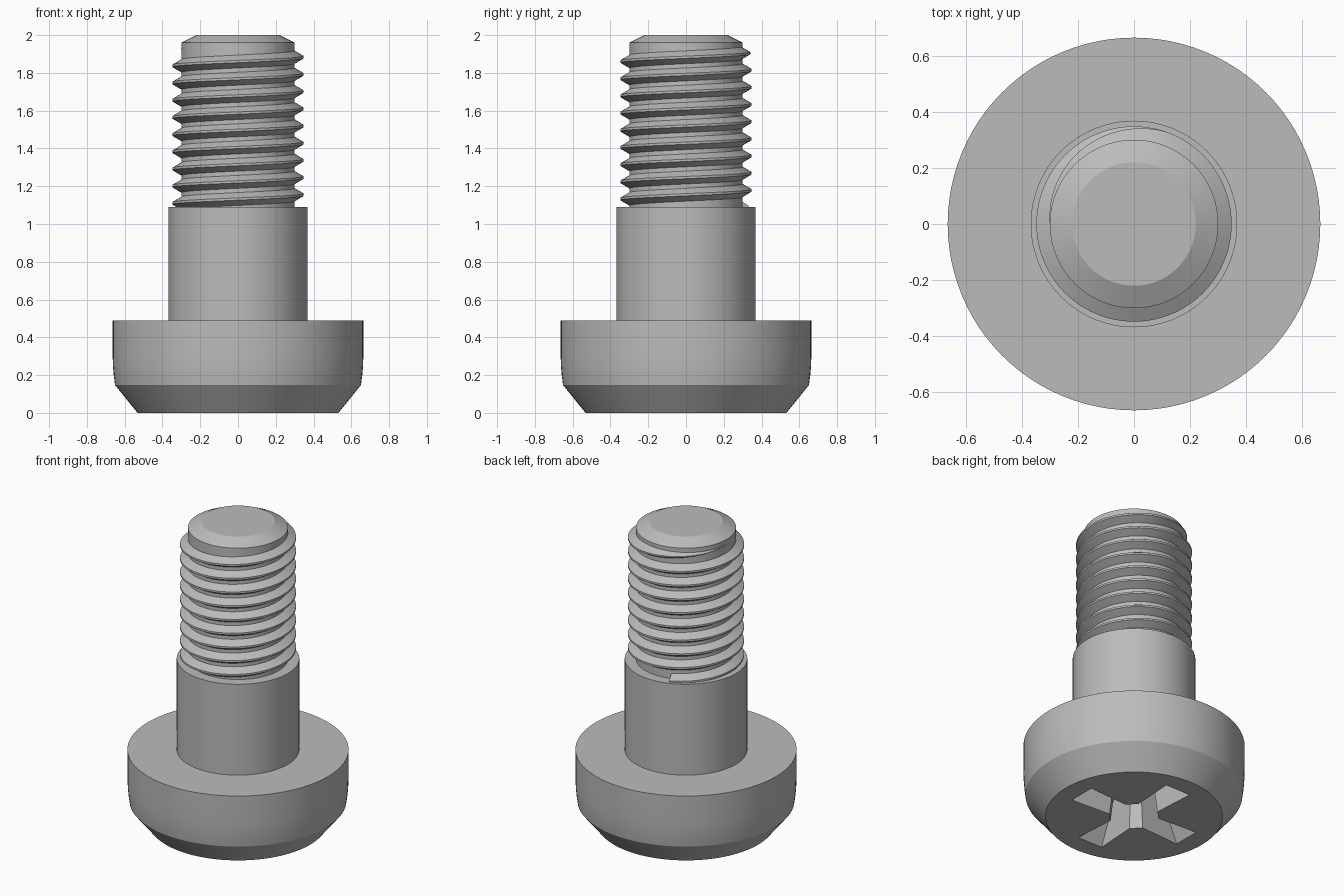
import bpy, bmesh
from math import sin, cos, tau, radians

cube = bpy.data.objects.get("Cube")
if cube:
    bpy.data.objects.remove(cube)

SEGS = 96
steel = bpy.data.materials.new("grey steel")
steel.use_nodes = True
grey = (0.5, 0.5, 0.5, 1)
steel.diffuse_color = grey
steel.node_tree.nodes["Principled BSDF"].inputs["Base Color"].default_value = grey


def finish(bm, name):
    bmesh.ops.recalc_face_normals(bm, faces=bm.faces[:])
    mesh = bpy.data.meshes.new(name)
    bm.to_mesh(mesh)
    bm.free()
    mesh.materials.append(steel)
    obj = bpy.data.objects.new(name, mesh)
    bpy.context.collection.objects.link(obj)
    bpy.ops.object.select_all(action="DESELECT")
    obj.select_set(True)
    bpy.context.view_layer.objects.active = obj
    bpy.ops.object.shade_smooth_by_angle(angle=radians(20))


def loft(bm, loops):
    """Skin consecutive closed vertex loops with quads."""
    for a, b in zip(loops, loops[1:]):
        for i in range(len(a)):
            j = (i + 1) % len(a)
            bm.faces.new((a[i], a[j], b[j], b[i]))


def lathe(bm, profile):
    rings = [[bm.verts.new((r * cos(tau * i / SEGS), r * sin(tau * i / SEGS), z))
              for i in range(SEGS)] for r, z in profile]
    loft(bm, rings)
    return rings


def cross_loop(bm, inner, inner_half, tip, tip_half, z):
    """Four-armed outline with bevelled inner corners."""
    arm = [(inner, -inner_half), (tip, -tip_half), (tip, tip_half), (inner, inner_half)]
    verts = []
    for c, s in ((1, 0), (0, 1), (-1, 0), (0, -1)):
        verts += [bm.verts.new((x * c - y * s, x * s + y * c, z)) for x, y in arm]
    return verts


def loop_edges(bm, loop):
    return [bm.edges.get((v, loop[i - 1])) for i, v in enumerate(loop)]


# Head with a tapered cross recess in its underside
bm = bmesh.new()
rings = lathe(bm, [(0.532, 0), (0.651, 0.147), (0.658, 0.2), (0.662, 0.25),
                   (0.664, 0.31), (0.664, 0.488), (0.368, 0.488)])
mouth = cross_loop(bm, 0.13, 0.074, 0.41, 0.09, 0)
floor = cross_loop(bm, 0.09, 0.05, 0.2, 0.06, 0.4)
loft(bm, [mouth, floor])
bm.faces.new(floor)
bmesh.ops.triangle_fill(bm, use_beauty=True, normal=(0, 0, -1),
                        edges=loop_edges(bm, rings[0]) + loop_edges(bm, mouth))
finish(bm, "head")

# Plain shoulder
bm = bmesh.new()
lathe(bm, [(0.368, 0.488), (0.368, 1.09), (0.3, 1.09)])
finish(bm, "shoulder")

# Core under the thread, with a chamfered end
bm = bmesh.new()
rings = lathe(bm, [(0.3, 1.09), (0.3, 1.96), (0.22, 2)])
bm.faces.new(rings[-1])
finish(bm, "threaded_core")

# Right-handed helical thread, fading out at its upper end
PITCH, START, END, FADE = 0.091, -7.7, 1.5, 0.3
bm = bmesh.new()
sections = []
steps = int((END - START) * SEGS)
for i in range(steps + 1):
    turn = START + i / SEGS
    size = max(0.02, min(1, (END - turn) / FADE))
    z = 1.883 + PITCH * (turn - 1)
    root, crest = 0.297, 0.3 + 0.048 * size
    section = [(root, -0.036 * size), (crest, -0.006 * size),
               (crest, 0.006 * size), (root, 0.036 * size)]
    sections.append([bm.verts.new((r * cos(tau * turn), r * sin(tau * turn), z + dz))
                     for r, dz in section])
loft(bm, sections)
bm.faces.new(sections[0])
bm.faces.new(sections[-1])
finish(bm, "thread")
